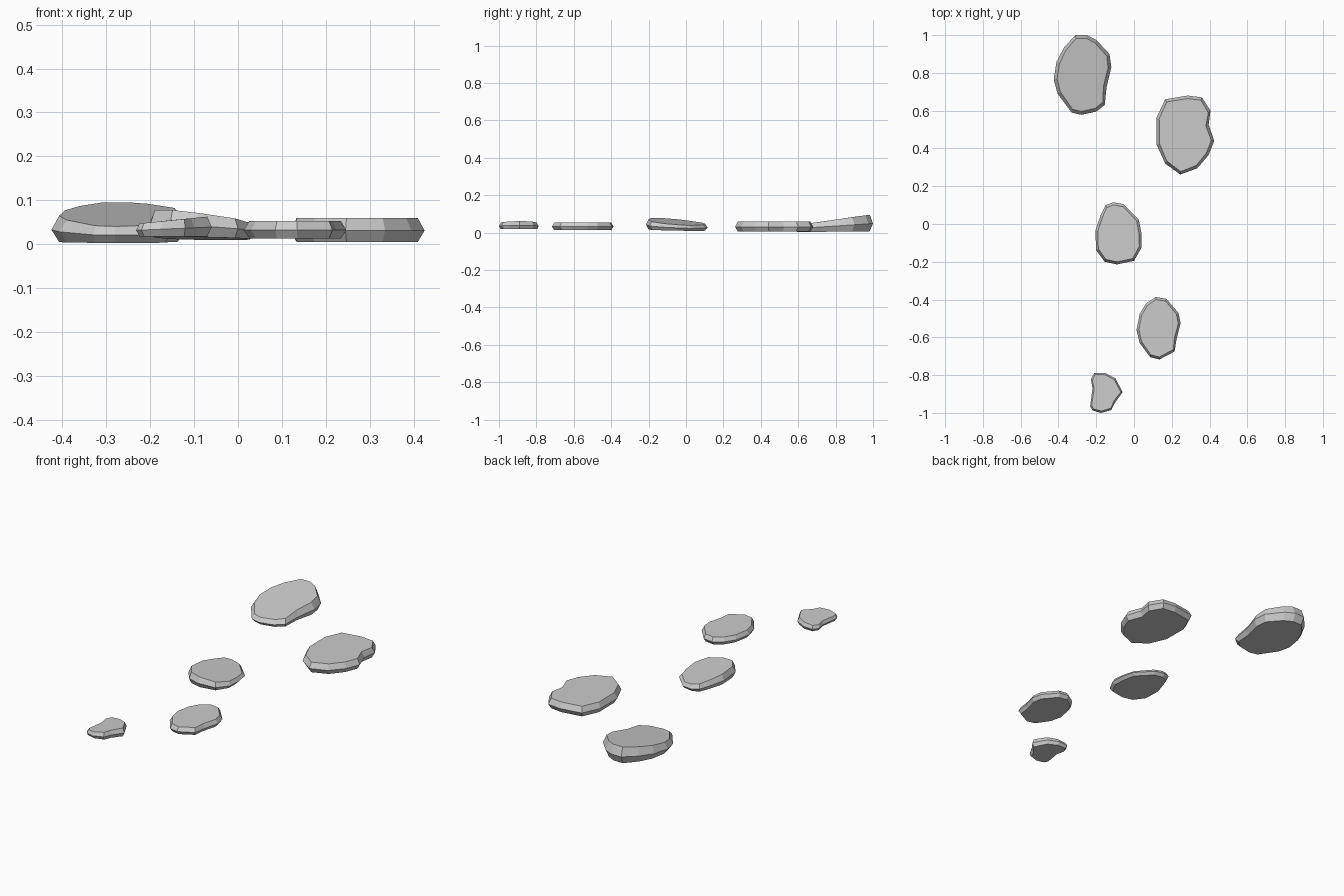
import bpy
import bmesh
from mathutils import Vector

if "Cube" in bpy.data.objects:
    bpy.data.objects.remove(bpy.data.objects["Cube"])


def stone(name, outline, low, high, inset, top_slope=(0, 0), low_slope=(0, 0)):
    """Flat stepping stone: bottom ring, wide middle ring, tilted top ring."""
    pts = [Vector(p) for p in outline]
    c = Vector(((min(p.x for p in pts) + max(p.x for p in pts)) / 2,
                (min(p.y for p in pts) + max(p.y for p in pts)) / 2))
    bm = bmesh.new()

    def ring(t, shrink):
        verts = []
        for p in pts:
            d = p - c
            q = p - d.normalized() * shrink
            z0 = low + d.dot(Vector(low_slope))
            z1 = high + d.dot(Vector(top_slope))
            verts.append(bm.verts.new((q.x, q.y, z0 + (z1 - z0) * t)))
        return verts

    rings = [ring(0, inset), ring(0.47, 0), ring(1, inset)]
    n = len(pts)
    for a, b in zip(rings, rings[1:]):
        for i in range(n):
            j = (i + 1) % n
            bm.faces.new((a[i], a[j], b[j], b[i]))
    bm.faces.new(rings[0])
    bm.faces.new(rings[-1])
    bmesh.ops.recalc_face_normals(bm, faces=bm.faces)
    mesh = bpy.data.meshes.new(name)
    bm.to_mesh(mesh)
    bm.free()
    obj = bpy.data.objects.new(name, mesh)
    bpy.context.collection.objects.link(obj)
    return obj


# Rear left stone, rising towards the back
stone("stone_rear_left", [
    (-.31, 1), (-.25, 1), (-.2, .975), (-.13, .9), (-.12, .83), (-.145, .725),
    (-.155, .63), (-.2, .595), (-.28, .578), (-.33, .59), (-.405, .69),
    (-.425, .765), (-.41, .86), (-.37, .935)],
    0.005, 0.068, 0.018, top_slope=(0, 0.13), low_slope=(0, 0.01))

# Rear right stone, level with a notch on its right side
stone("stone_rear_right", [
    (.165, .66), (.285, .68), (.36, .67), (.405, .6), (.395, .525), (.425, .44),
    (.395, .365), (.335, .295), (.245, .262), (.165, .32), (.12, .42), (.12, .565)],
    0.005, 0.06, 0.016)

# Middle stone, tilted down to the right and back
stone("stone_middle", [
    (-.11, .115), (-.055, .105), (.025, .025), (.04, -.05), (.04, -.125),
    (0, -.195), (-.09, -.214), (-.155, -.2), (-.2, -.14), (-.205, -.035),
    (-.175, .05), (-.15, .1)],
    0.013, 0.057, 0.014, top_slope=(-0.12, -0.08), low_slope=(-0.02, -0.02))

# Front right stone, level
stone("stone_front_right", [
    (.115, -.387), (.17, -.395), (.235, -.47), (.247, -.525), (.225, -.61),
    (.215, -.675), (.135, -.717), (.085, -.705), (.03, -.63), (.013, -.56),
    (.03, -.475), (.065, -.42)],
    0.013, 0.053, 0.013)

# Small front left stone
stone("stone_front_left", [
    (-.21, -.788), (-.155, -.788), (-.1, -.815), (-.06, -.89), (-.1, -.945),
    (-.12, -.985), (-.175, -1), (-.22, -.987), (-.232, -.965), (-.22, -.87),
    (-.228, -.82)],
    0.018, 0.055, 0.01, top_slope=(0.09, 0))
